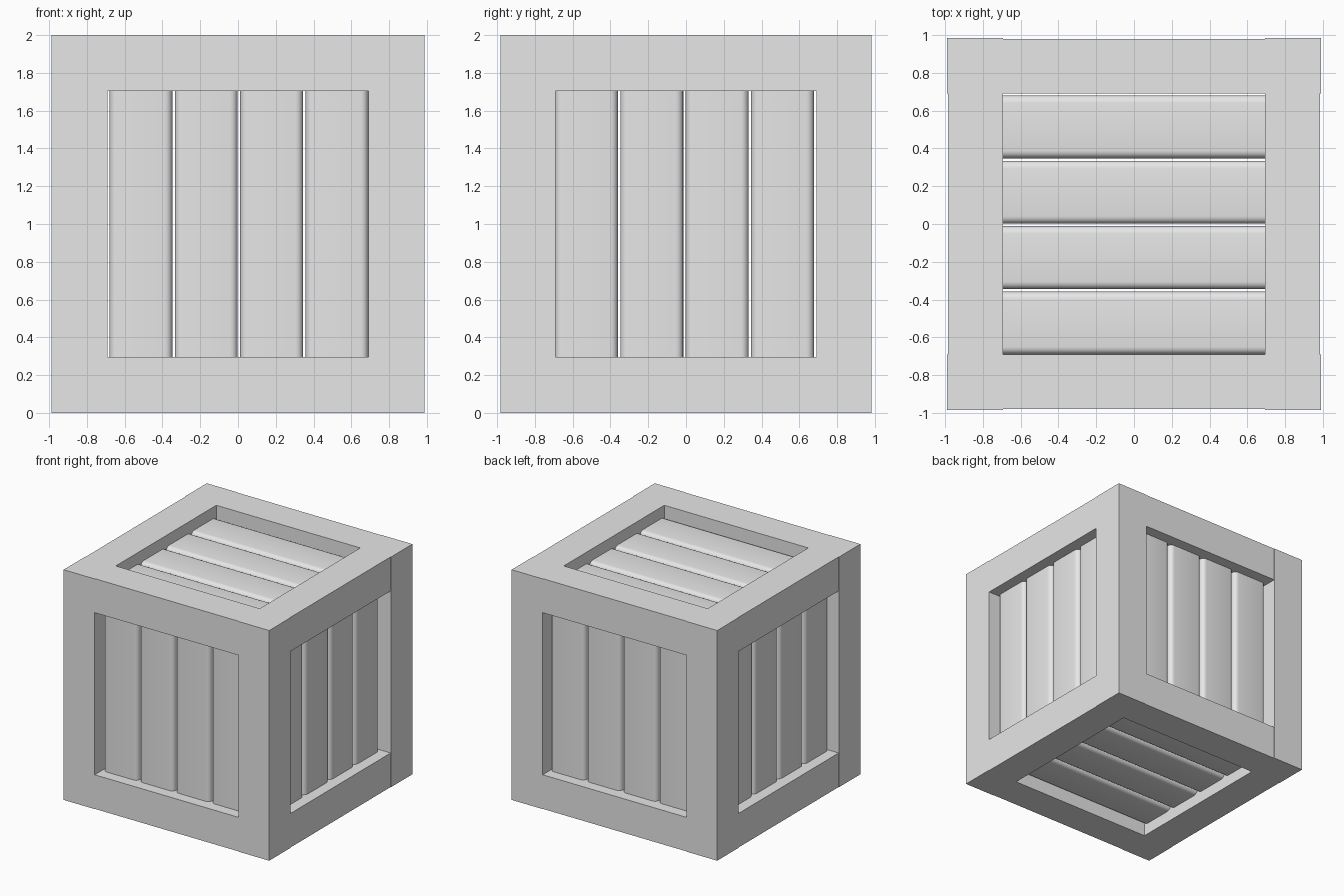
import bpy, bmesh
from mathutils import Matrix, Vector

cube = bpy.data.objects.get("Cube")
if cube:
    bpy.data.objects.remove(cube, do_unlink=True)

grey = bpy.data.materials.new("light_grey")
grey.use_nodes = True
grey.diffuse_color = (0.8, 0.8, 0.8, 1)
grey.node_tree.nodes["Principled BSDF"].inputs["Base Color"].default_value = (0.8, 0.8, 0.8, 1)


def finish(name, bm):
    mesh = bpy.data.meshes.new(name)
    bm.to_mesh(mesh)
    bm.free()
    mesh.materials.append(grey)
    obj = bpy.data.objects.new(name, mesh)
    bpy.context.collection.objects.link(obj)
    return obj


def box_bmesh(low, high):
    low, high = Vector(low), Vector(high)
    bm = bmesh.new()
    bmesh.ops.create_cube(bm, size=1)
    bmesh.ops.scale(bm, vec=high - low, verts=bm.verts)
    bmesh.ops.translate(bm, vec=(low + high) / 2, verts=bm.verts)
    return bm


def beam(name, xs, ys, zs):
    low, high = zip(sorted(xs), sorted(ys), sorted(zs))
    finish(name, box_bmesh(low, high))


# Outer half sizes, opening half sizes, and beam height
OX, OY = 0.988, 0.983
IX, IY = 0.692, 0.69
BEAM, TOP = 0.296, 2.0
LIP = 0.004  # posts stand slightly proud of the rails

# Corner posts
for sx, side in ((1, "left"), (-1, "right")):
    for sy, end in ((-1, "front"), (1, "back")):
        beam(f"{end}_{side}_post", (sx * IX, sx * OX), (sy * IY, sy * OY), (0, TOP))

# Top and bottom rails between the posts
for zs, level in (((0, BEAM), "bottom"), ((TOP - BEAM, TOP), "top")):
    for s, end, side in ((-1, "front", "right"), (1, "back", "left")):
        beam(f"{level}_{end}_rail", (-IX, IX), (s * IY, s * (OY - LIP)), zs)
        beam(f"{level}_{side}_rail", (s * IX, s * (OX - LIP)), (-IY, IY), zs)

# Recessed planks: across, along and outward are the panel's own axes
PITCH, WIDTH, THICK, RECESS = 0.346, 0.333, 0.1, 0.1


def panel(name, across, along, outward, surface, shift):
    axes = Matrix((across, along, outward)).transposed().to_4x4()
    place = Matrix.Translation((0, 0, TOP / 2)) @ axes
    if place.determinant() < 0:
        place = place @ Matrix.Diagonal((1, -1, 1, 1))
    for i in range(4):
        u = (i - 1.5) * PITCH + shift
        face = surface - RECESS
        bm = box_bmesh((u - WIDTH / 2, -0.72, face - THICK), (u + WIDTH / 2, 0.72, face))
        long_edges = [e for e in bm.edges
                      if abs(e.verts[0].co.y - e.verts[1].co.y) > 1]
        bmesh.ops.bevel(bm, geom=long_edges, offset=0.04, segments=5,
                        profile=0.5, affect='EDGES')
        bmesh.ops.transform(bm, matrix=place, verts=bm.verts)
        obj = finish(f"{name}_plank_{i + 1}", bm)
        bpy.ops.object.select_all(action='DESELECT')
        obj.select_set(True)
        bpy.context.view_layer.objects.active = obj
        bpy.ops.object.shade_smooth_by_angle()


X, Y, Z = (1, 0, 0), (0, 1, 0), (0, 0, 1)
panel("front", X, Z, (0, -1, 0), OY, 0.005)
panel("back", X, Z, Y, OY, 0.005)
panel("left", Y, Z, X, OX, -0.008)
panel("right", Y, Z, (-1, 0, 0), OX, -0.008)
panel("top", Y, X, Z, TOP / 2, -0.005)
panel("bottom", Y, X, (0, 0, -1), TOP / 2, -0.005)
